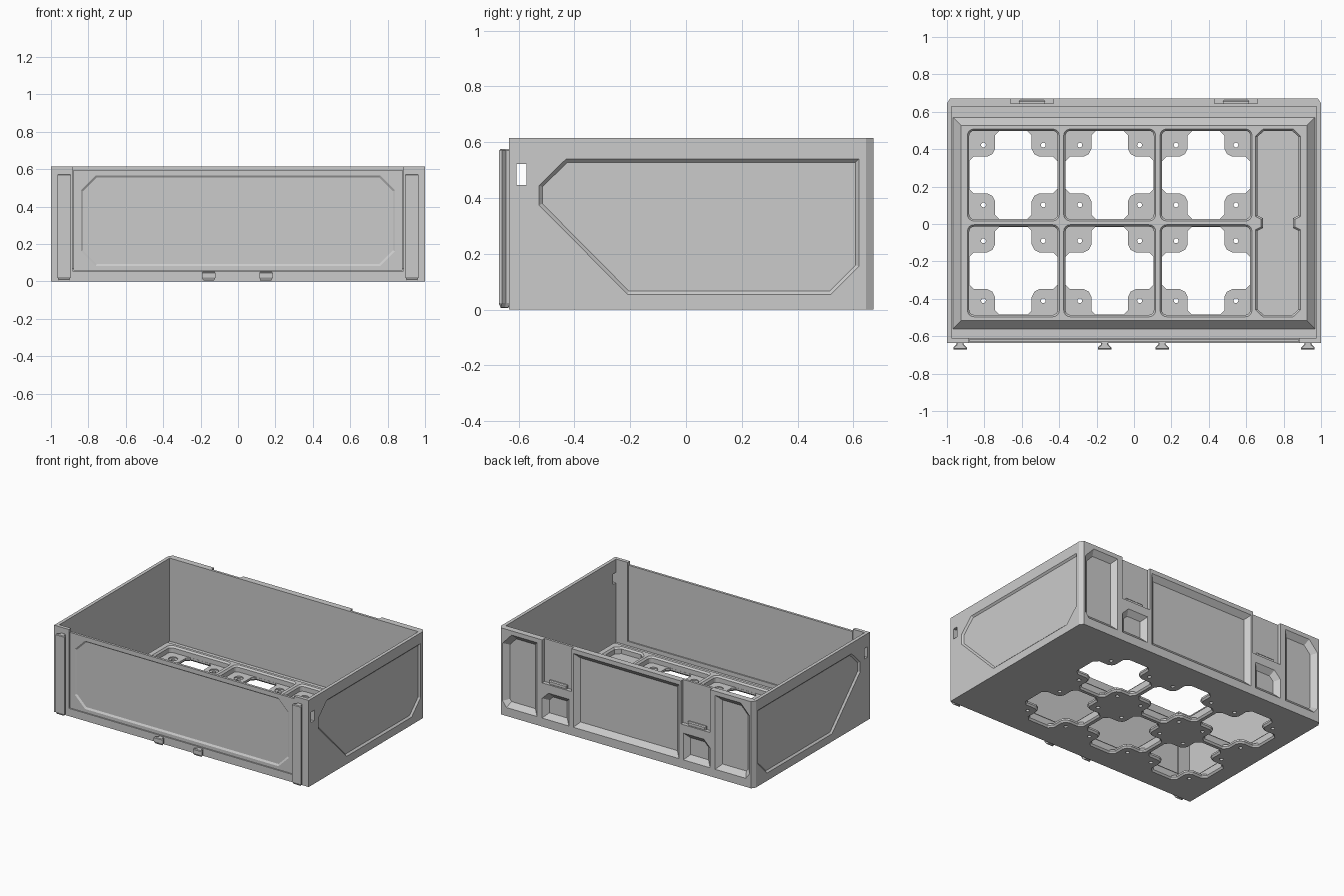
import bpy, bmesh, math
from mathutils import Vector

if "Cube" in bpy.data.objects:
    bpy.data.objects.remove(bpy.data.objects["Cube"])


def inset(pts, d):
    """Offset a closed 2D outline inwards by d."""
    p = [Vector(q) for q in pts]
    n = len(p)
    if sum(p[i - 1].x * p[i].y - p[i].x * p[i - 1].y for i in range(n)) < 0:
        p.reverse()
    out = []
    for i in range(n):
        a = (p[i] - p[i - 1]).normalized()
        b = (p[(i + 1) % n] - p[i]).normalized()
        na, nb = Vector((-a.y, a.x)), Vector((-b.y, b.x))
        out.append(p[i] + (na + nb) * (d / (1 + na.dot(nb))))
    return out


def place(axis, q, d):
    return {'x': (d, q[0], q[1]), 'y': (q[0], d, q[1]), 'z': (q[0], q[1], d)}[axis]


def loft(bm, pts, axis, levels):
    """Capped solid through (position, inset) levels of one outline."""
    part = [[bm.verts.new(place(axis, q, d)) for q in inset(pts, i)] for d, i in levels]
    n = len(pts)
    faces = [bm.faces.new(part[0]), bm.faces.new(part[-1])]
    for lo, hi in zip(part, part[1:]):
        for i in range(n):
            faces.append(bm.faces.new((lo[i - 1], lo[i], hi[i], hi[i - 1])))
    bmesh.ops.recalc_face_normals(bm, faces=faces)


def rect(x0, x1, y0, y1):
    return [(x0, y0), (x1, y0), (x1, y1), (x0, y1)]


def cut_rect(x0, x1, y0, y1, c):
    return [(x0 + c, y0), (x1 - c, y0), (x1, y0 + c), (x1, y1 - c),
            (x1 - c, y1), (x0 + c, y1), (x0, y1 - c), (x0, y0 + c)]


def round_rect(x0, x1, y0, y1, r, n=4):
    out = []
    for k, (cx, cy) in enumerate(((x1 - r, y1 - r), (x0 + r, y1 - r), (x0 + r, y0 + r), (x1 - r, y0 + r))):
        for i in range(n + 1):
            a = math.pi / 2 * (k + i / n)
            out.append((cx + r * math.cos(a), cy + r * math.sin(a)))
    return out


def circle(cx, cy, r, n=20):
    return [(cx + r * math.cos(2 * math.pi * i / n), cy + r * math.sin(2 * math.pi * i / n)) for i in range(n)]


def flip(pts):
    return [(-x, y) for x, y in pts]


def make(name, bm):
    me = bpy.data.meshes.new(name)
    bm.to_mesh(me)
    bm.free()
    ob = bpy.data.objects.new(name, me)
    bpy.context.collection.objects.link(ob)
    return ob


def boolean(ob, bm, op='DIFFERENCE'):
    tool = make("helper_cutter", bm)
    tool.hide_render = True
    m = ob.modifiers.new("cut", 'BOOLEAN')
    m.operation, m.solver, m.object = op, 'EXACT', tool
    bpy.context.view_layer.objects.active = ob
    bpy.ops.object.modifier_apply(modifier=m.name)
    bpy.data.objects.remove(tool, do_unlink=True)


H = 0.615
FLOOR, DECK, TAB = 0.025, 0.07, 0.025

# Outer shell, chamfered at the two rear corners
bm = bmesh.new()
loft(bm, [(-1, -.635), (1, -.635), (1, .645), (.982, .672), (-.982, .672), (-1, .645)], 'z', [(0, 0), (H, 0)])
body = make("case_body", bm)

# Interior cavity, then the raised deck with sloping edges
bm = bmesh.new()
loft(bm, rect(-.976, .976, -.61, .628), 'z', [(FLOOR, 0), (H + .1, 0)])
boolean(body, bm)
bm = bmesh.new()
loft(bm, rect(-.968, .968, -.56, .57), 'z', [(FLOOR - .01, -.01), (DECK, .043)])
boolean(body, bm, 'UNION')

bm = bmesh.new()
# Front opening for the inserted panel, and small side windows
loft(bm, rect(-.885, .885, .055, .8), 'y', [(-.7, 0), (-.6, 0)])
for s in (-1, 1):
    loft(bm, rect(-.607, -.572, .447, .522), 'x', [(s * .9, 0), (s * 1.1, 0)])
    # Side panel recess
    side = [(-.43, .54), (.62, .54), (.62, .155), (.52, .055), (-.21, .055), (-.527, .375), (-.527, .445)]
    loft(bm, side, 'x', [(s * 1.05, 0), (s, 0), (s * .988, .012)])
# Rear pockets and hanger slots
deep = [(.7, 0), (.672, 0), (.64, .035)]
tall = [(.70, .06), (.94, .06), (.97, .10), (.97, .51), (.90, .585), (.70, .585)]
small = [(.45, .06), (.66, .06), (.66, .20), (.61, .25), (.45, .25)]
loft(bm, rect(-.415, .415, .06, .585), 'y', deep)
for f in (list, flip):
    loft(bm, f(tall), 'y', deep)
    loft(bm, f(small), 'y', deep)
    loft(bm, f(rect(.43, .66, .31, .8)), 'y', [(.7, 0), (.645, 0)])
# Deck pockets: six square bays and one long channel
cells = [(x, y) for x in (-.645, -.13, .385) for y in (-.25, .262)]
bay = [(.2, 0), (DECK, 0), (DECK - .012, .01), (TAB, .01)]
for x, y in cells:
    loft(bm, round_rect(x - .246, x + .246, y - .246, y + .246, .035), 'z', bay)
half = [(.65, -.03), (.65, -.46), (.69, -.497), (.85, -.497), (.89, -.46), (.89, -.03),
        (.86, -.015), (.86, .025), (.89, .04), (.89, .47), (.85, .508), (.69, .508),
        (.65, .47), (.65, .04), (.68, .025), (.68, -.015)]
loft(bm, half, 'z', bay)
boolean(body, bm)

# Cross-shaped floor openings with corner tabs, and screw counterbores
quarter = [(.235, .075), (.212, .098), (.14, .098), (.112, .112), (.098, .14), (.098, .212), (.075, .235)]
bm = bmesh.new()
holes = bmesh.new()
for x, y in cells:
    cross = []
    for k in range(4):
        c, s = round(math.cos(k * math.pi / 2)), round(math.sin(k * math.pi / 2))
        cross += [(x + c * u - s * v, y + s * u + c * v) for u, v in quarter]
    loft(bm, cross, 'z', [(-.02, -.01), (0, -.01), (.012, 0), (.04, 0)])
    for sx in (-.16, .16):
        for sy in (-.16, .16):
            loft(bm, circle(x + sx, y + sy, .03), 'z', [(TAB - .008, 0), (.05, 0)])
            loft(holes, circle(x + sx, y + sy, .013, 12), 'z', [(-.02, 0), (.06, 0)])
boolean(body, bm)
boolean(body, holes)

# Front panel insert with a recessed, corner-cut field
bm = bmesh.new()
loft(bm, rect(-.88, .88, .058, .595), 'y', [(-.631, 0), (-.614, 0)])
panel = make("front_panel", bm)
bm = bmesh.new()
loft(bm, cut_rect(-.84, .84, .082, .567, .08), 'y', [(-.7, 0), (-.631, 0), (-.623, .012)])
boolean(panel, bm)

# Dovetail rails and lower clips on the front
def dovetail(cx):
    return [(cx - .018, -.63), (cx - .02, -.645), (cx - .036, -.66), (cx - .036, -.67),
            (cx + .036, -.67), (cx + .036, -.66), (cx + .02, -.645), (cx + .018, -.63)]


for name, cx, z0, z1 in (("rail_left", -.93, .008, .575), ("rail_right", .93, .008, .575),
                         ("clip_left", -.157, .005, .05), ("clip_right", .15, .005, .05)):
    bm = bmesh.new()
    e = .008
    loft(bm, dovetail(cx), 'z', [(z0, e), (z0 + .015, 0), (z1 - .005, 0), (z1, .004)])
    make(name, bm)

# Latch ledges at the foot of the rear hanger slots
for name, s in (("latch_left", -1), ("latch_right", 1)):
    bm = bmesh.new()
    loft(bm, rect(s * .545 - .07, s * .545 + .07, .305, .335), 'y', [(.64, 0), (.656, 0), (.662, .006)])
    make(name, bm)
